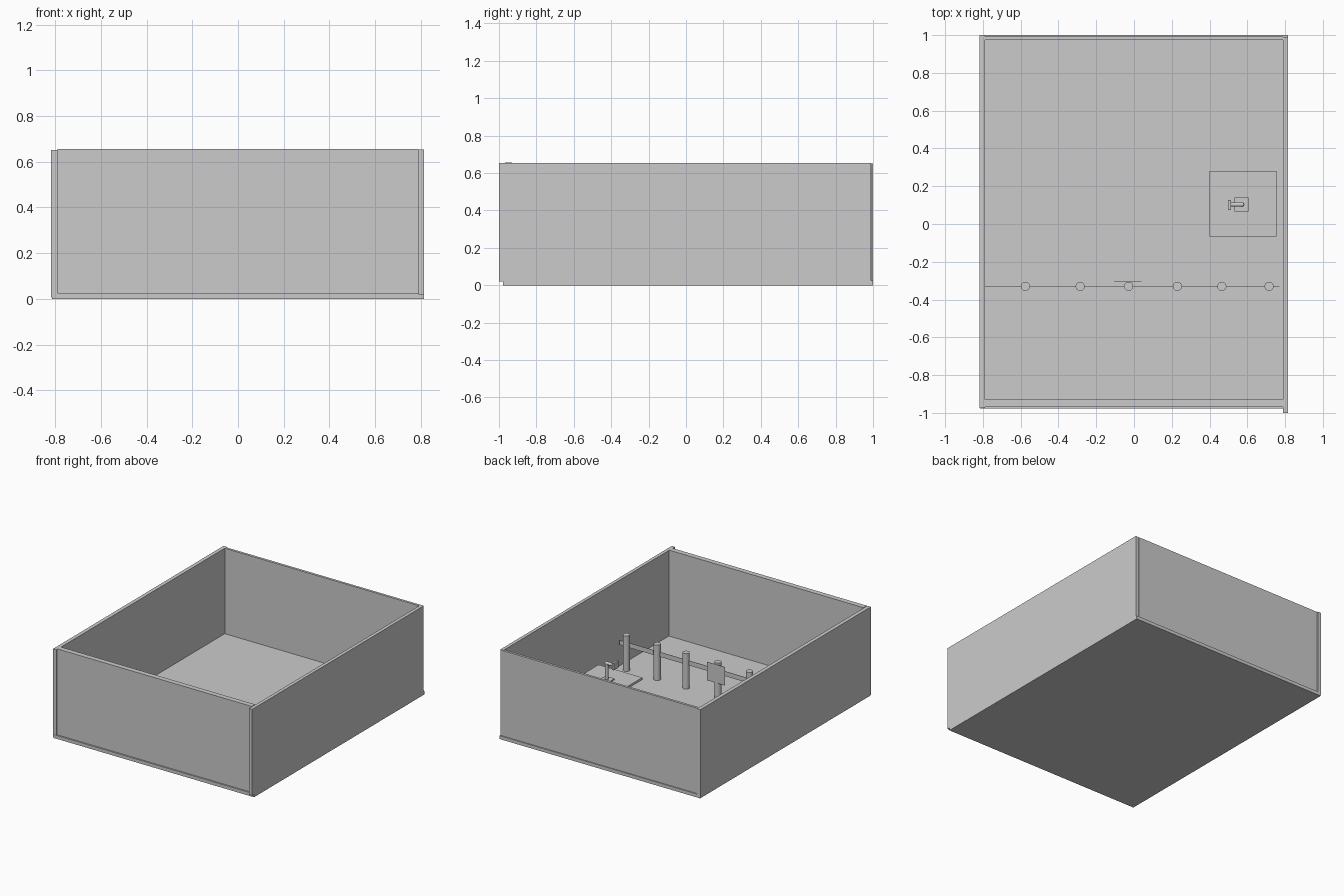
import bpy


def box(name, x0, x1, y0, y1, z0, z1):
    bpy.ops.mesh.primitive_cube_add(size=1, location=((x0 + x1) / 2, (y0 + y1) / 2, (z0 + z1) / 2))
    ob = bpy.context.object
    ob.name = name
    ob.scale = (x1 - x0, y1 - y0, z1 - z0)
    bpy.ops.object.transform_apply(location=False, rotation=False, scale=True)
    return ob


def cylinder(name, x, y, z0, z1, r, sides=32):
    bpy.ops.mesh.primitive_cylinder_add(vertices=sides, radius=r, depth=z1 - z0,
                                        location=(x, y, (z0 + z1) / 2))
    ob = bpy.context.object
    ob.name = name
    bpy.ops.object.shade_smooth_by_angle()
    return ob


# Floor slab and the four slightly offset walls
box("floor", -0.815, 0.815, -0.978, 1.0, 0.0, 0.025)
box("left_wall", -0.818, -0.79, -0.975, 1.0, 0.005, 0.652)
box("right_wall", 0.79, 0.815, -1.0, 0.99, 0.02, 0.653)
box("front_wall", -0.79, 0.79, -0.968, -0.93, 0.025, 0.656)
box("back_wall", -0.79, 0.79, 0.975, 0.993, 0.025, 0.652)

# Row of barrier posts
for i, x in enumerate((-0.575, -0.285, -0.028, 0.23, 0.465, 0.715)):
    cylinder(f"barrier_post_{i + 1}", x, -0.33, 0.025, 0.285, 0.024)

# Thin barrier band through the posts, and a sign on one post
box("barrier_band", -0.79, 0.77, -0.331, -0.329, 0.195, 0.23)
box("sign_plate", -0.105, 0.04, -0.305, -0.303, 0.14, 0.275)

# Table with a pedestal
box("table_top", 0.40, 0.755, -0.065, 0.28, 0.138, 0.155)
cylinder("table_pedestal", 0.578, 0.107, 0.025, 0.138, 0.03)

# Small stand on the table: base, post, arm and head
box("stand_base", 0.532, 0.607, 0.067, 0.14, 0.155, 0.163)
cylinder("stand_post", 0.572, 0.103, 0.163, 0.28, 0.012)
arm = cylinder("stand_arm", 0.545, 0.103, 0.245, 0.315, 0.011)
arm.rotation_euler = (0, 1.5708, 0)
box("stand_head", 0.497, 0.513, 0.075, 0.128, 0.255, 0.305)
